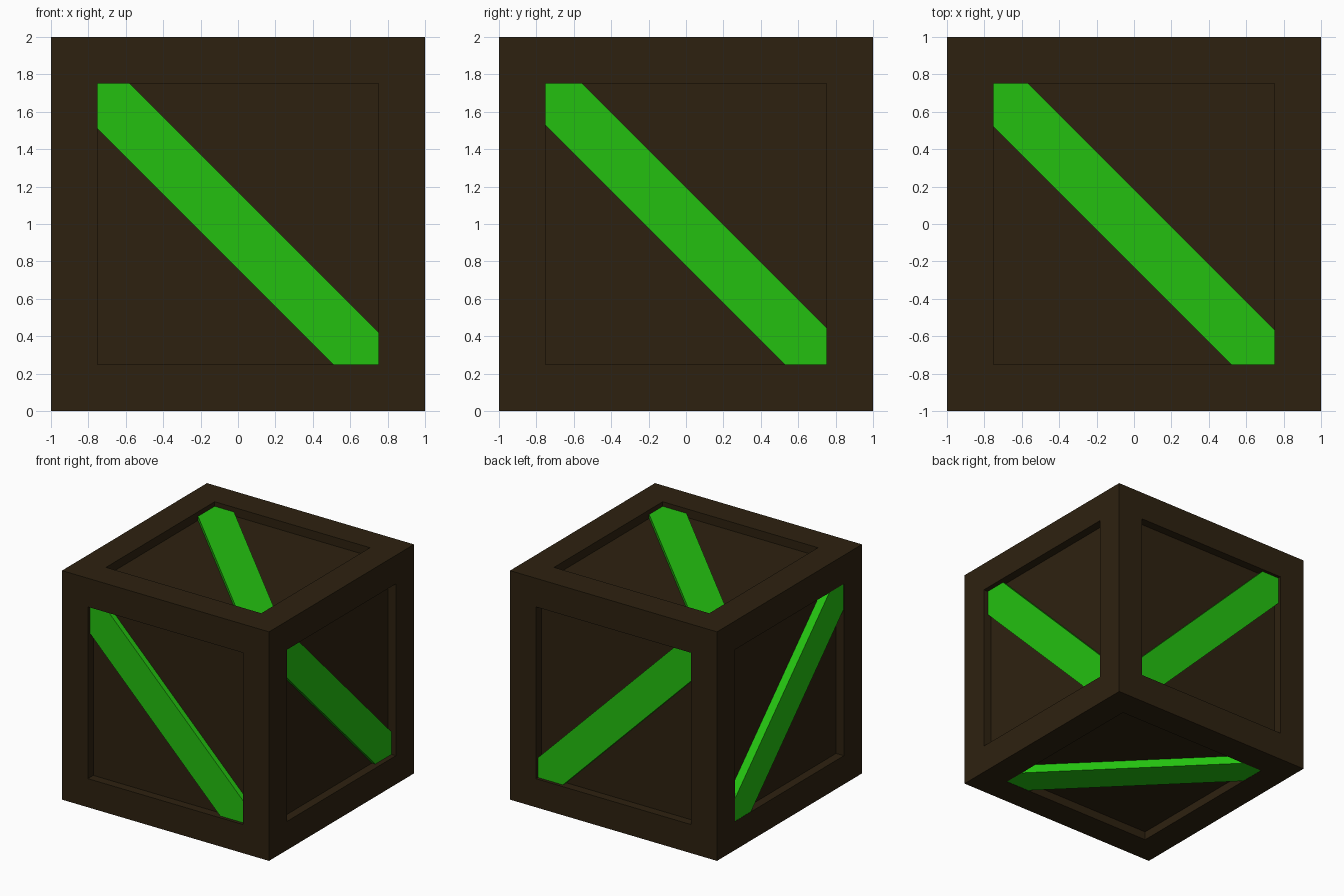
import bpy
import bmesh
from mathutils import Vector

HALF = 1.0        # half the crate width
OPENING = 0.75    # half the width of each recessed panel
RECESS = 0.075    # panel depth

if "Cube" in bpy.data.objects:
    bpy.data.objects.remove(bpy.data.objects["Cube"], do_unlink=True)


def make_material(name, rgb):
    mat = bpy.data.materials.new(name)
    mat.use_nodes = True
    mat.diffuse_color = (*rgb, 1)
    mat.node_tree.nodes["Principled BSDF"].inputs["Base Color"].default_value = (*rgb, 1)
    return mat


def add_object(name, bm, mat):
    bmesh.ops.recalc_face_normals(bm, faces=bm.faces[:])
    mesh = bpy.data.meshes.new(name)
    bm.to_mesh(mesh)
    bm.free()
    mesh.materials.append(mat)
    obj = bpy.data.objects.new(name, mesh)
    obj.location.z = HALF
    bpy.context.collection.objects.link(obj)
    return obj


def add_crate(mat):
    """Cube with a square panel sunk into every side."""
    bm = bmesh.new()
    bmesh.ops.create_cube(bm, size=2 * HALF)
    panels = bm.faces[:]
    bmesh.ops.inset_individual(bm, faces=panels, thickness=HALF - OPENING, use_even_offset=True)
    sunk = bmesh.ops.extrude_discrete_faces(bm, faces=panels)["faces"]
    for face in sunk:
        face.normal_update()
        bmesh.ops.translate(bm, verts=face.verts[:], vec=face.normal * -RECESS)
    add_object("crate_frame", bm, mat)


def add_brace(name, axis, low, high, start, end, mat):
    """Diagonal beam through the crate, its corners cut to the opening."""
    h = OPENING
    outline = [(-h, h), (high - h, h), (h, high - h),
               (h, -h), (low + h, -h), (-h, low + h)]
    bm = bmesh.new()
    verts = []
    for u, v in outline:
        co = [u, v]
        co.insert(axis, start)
        verts.append(bm.verts.new(co))
    cap = bm.faces.new(verts)
    side = bmesh.ops.extrude_face_region(bm, geom=[cap], use_keep_orig=True)["geom"]
    shift = Vector((0, 0, 0))
    shift[axis] = end - start
    moved = [g for g in side if isinstance(g, bmesh.types.BMVert)]
    bmesh.ops.translate(bm, verts=moved, vec=shift)
    add_object(name, bm, mat)


brown = make_material("dark_brown_wood", (0.027, 0.0155, 0.005))
green = make_material("bright_green", (0.017, 0.53, 0.005))

# Crate body
add_crate(brown)

# One diagonal beam for each pair of opposite sides
add_brace("side_brace", 0, -0.222, 0.197, -0.998, 0.957, green)
add_brace("front_back_brace", 1, -0.242, 0.172, -0.972, 0.973, green)
add_brace("top_bottom_brace", 2, -0.23, 0.187, -0.998, 0.96, green)
